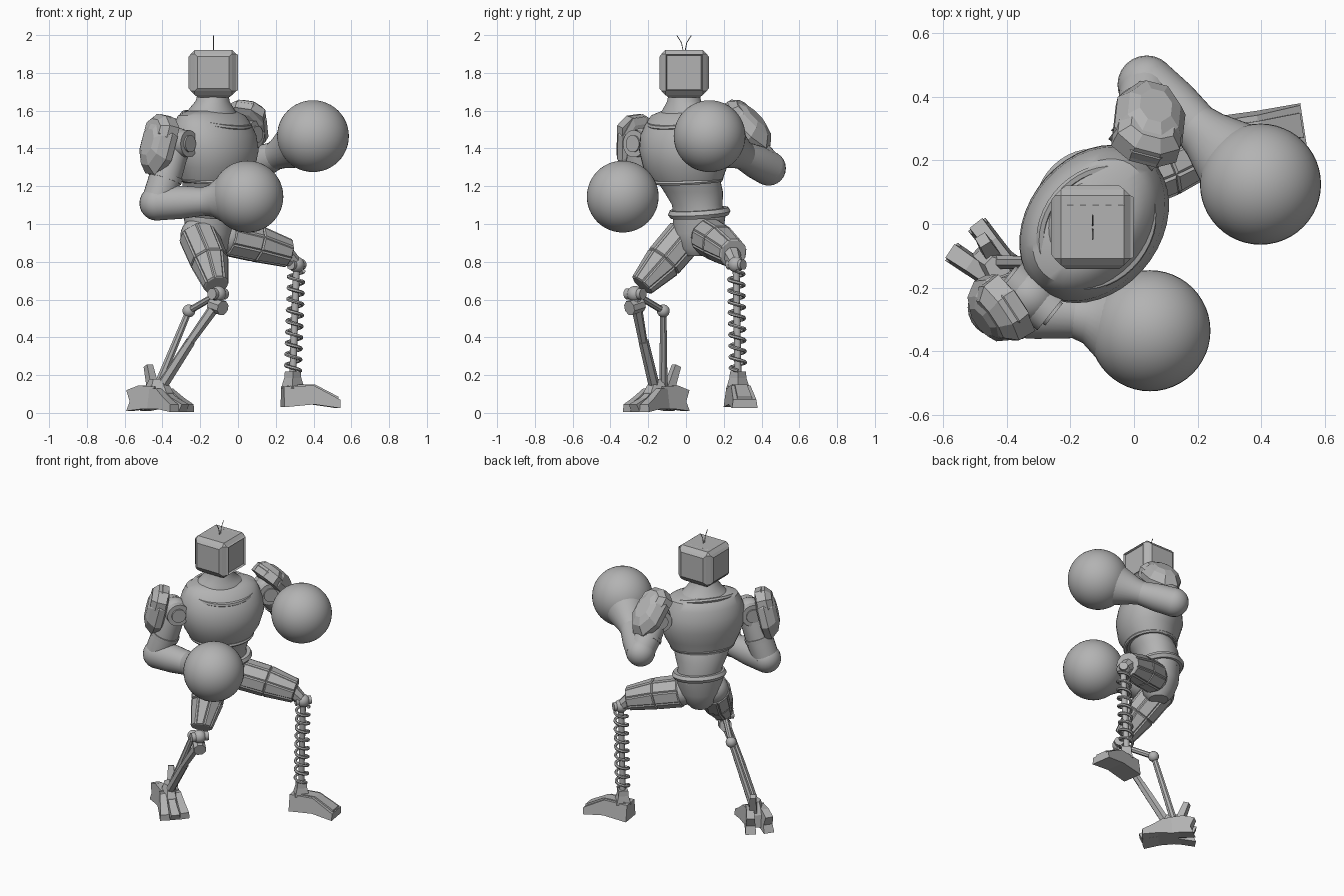
import bpy, bmesh, math
from mathutils import Vector as V, Matrix

cube = bpy.data.objects.get("Cube")
if cube:
    bpy.data.objects.remove(cube, do_unlink=True)

grey = bpy.data.materials.new("plain_grey")
grey.use_nodes = True
colour = (0.45, 0.45, 0.45, 1)
grey.diffuse_color = colour
grey.node_tree.nodes["Principled BSDF"].inputs["Base Color"].default_value = colour

UP = V((0, 0, 1))
LEFT = V((0.62, 0.78, 0))      # the body is turned: its own left
FRONT = V((0.78, -0.62, 0))    # and its own front


def add_mesh(name, mesh, smooth):
    mesh.materials.clear()
    mesh.materials.append(grey)
    if smooth:
        mesh.shade_smooth()
        mesh.set_sharp_from_angle(angle=math.radians(38))
    ob = bpy.data.objects.new(name, mesh)
    bpy.context.collection.objects.link(ob)
    return ob


def finish(name, bm, smooth=False):
    bmesh.ops.recalc_face_normals(bm, faces=bm.faces[:])
    mesh = bpy.data.meshes.new(name)
    bm.to_mesh(mesh)
    bm.free()
    return add_mesh(name, mesh, smooth)


def loft(name, secs, sides=32, u=None, axis=None, smooth=True, panel=0):
    """Skin over elliptical sections (centre, half width, half depth)."""
    secs = [(V(c), a, b) for c, a, b in secs]
    axis = V(axis or secs[-1][0] - secs[0][0]).normalized()
    u = V(u) if u else (axis.cross(UP) if abs(axis.z) < 0.99 else V((1, 0, 0)))
    u = (u - axis * u.dot(axis)).normalized()
    v = axis.cross(u)
    bm = bmesh.new()
    rings = []
    for c, a, b in secs:
        ring = []
        for i in range(sides):
            t = 2 * math.pi * (i + 0.5) / sides
            ring.append(bm.verts.new(c + u * a * math.cos(t) + v * b * math.sin(t)))
        rings.append(ring)
    skin = []
    for r, s in zip(rings, rings[1:]):
        for i in range(sides):
            j = (i + 1) % sides
            skin.append(bm.faces.new((r[i], r[j], s[j], s[i])))
    bm.faces.new(rings[0])
    bm.faces.new(rings[-1])
    if panel:
        bmesh.ops.recalc_face_normals(bm, faces=bm.faces[:])
        bmesh.ops.inset_individual(bm, faces=skin, thickness=0.009, depth=panel)
    return finish(name, bm, smooth)


def rod(name, a, b, r1, r2=None, sides=12, smooth=True):
    r2 = r2 or r1
    return loft(name, [(a, r1, r1), (b, r2, r2)], sides, smooth=smooth)


def ball(name, c, r, seg=24):
    bm = bmesh.new()
    bmesh.ops.create_uvsphere(bm, u_segments=seg, v_segments=seg // 2, radius=r,
                              matrix=Matrix.Translation(c))
    return finish(name, bm, True)


def tube(name, pts, r, closed=False):
    cu = bpy.data.curves.new(name, "CURVE")
    cu.dimensions = "3D"
    cu.bevel_depth, cu.bevel_resolution, cu.use_fill_caps = r, 1, True
    sp = cu.splines.new("POLY")
    sp.points.add(len(pts) - 1)
    for p, q in zip(sp.points, pts):
        p.co = (*q, 1)
    sp.use_cyclic_u = closed
    ob = bpy.data.objects.new(name + "_path", cu)
    bpy.context.collection.objects.link(ob)
    mesh = bpy.data.meshes.new_from_object(ob.evaluated_get(bpy.context.evaluated_depsgraph_get()))
    bpy.data.objects.remove(ob, do_unlink=True)
    return add_mesh(name, mesh, True)


def loop(c, a, b, dip=0.0, n=40):
    """Closed ellipse round the body, lowered towards the front."""
    ts = [2 * math.pi * i / n for i in range(n)]
    return [V(c) + LEFT * a * math.cos(t) + FRONT * b * math.sin(t)
            - UP * dip * math.sin(t) for t in ts]


def body(name, secs):
    return loft(name, secs, 40, u=LEFT, axis=UP)


# Torso
body("chest", [((-.13, .01, 1.215), .17, .135), ((-.13, .005, 1.225), .2, .16), ((-.12, -.005, 1.3), .24, .19),
               ((-.125, 0, 1.39), .27, .21), ((-.13, 0, 1.47), .265, .2),
               ((-.135, .005, 1.53), .245, .175), ((-.14, .01, 1.575), .22, .145), ((-.14, .01, 1.597), .16, .11)])
body("neck", [((-.14, .01, 1.55), .19, .14), ((-.14, 0, 1.61), .125, .115),
              ((-.135, -.01, 1.65), .09, .09), ((-.13, -.01, 1.7), .08, .08)])
body("waist", [((-.15, .07, 1.03), .145, .125), ((-.15, .06, 1.1), .14, .124),
               ((-.145, .04, 1.17), .165, .14), ((-.13, .01, 1.24), .185, .145)])
body("pelvis", [((-.15, .06, .83), .06, .06), ((-.15, .06, .87), .1, .095),
                ((-.155, .065, .95), .138, .118), ((-.15, .07, 1.06), .15, .128)])
tube("belt", loop((-.15, .07, 1.06), .15, .13, .015), .024, True)
tube("collar", loop((-.117, -.01, 1.55), .2, .16, .042), .014, True)
tube("chest_hem", loop((-.13, .005, 1.23), .195, .158, .015), .012, True)

# Head: bevelled box, sunk screen on one side and raised panels on the others
bm = bmesh.new()
bmesh.ops.create_cube(bm, size=0.238, matrix=Matrix.Translation((-.13, -.01, 1.802)))
bmesh.ops.bevel(bm, geom=bm.edges[:], offset=.02, segments=1, affect="EDGES")
for f in [f for f in bm.faces if f.calc_area() > .02]:
    if f.normal.x > .9:
        bmesh.ops.inset_individual(bm, faces=[f], thickness=.006, depth=.01)
        bmesh.ops.inset_individual(bm, faces=[f], thickness=.006, depth=-.014)
    elif f.normal.z < .9:
        bmesh.ops.inset_individual(bm, faces=[f], thickness=.022, depth=.012)
finish("head", bm)
for s in (-1, 1):
    tube("antenna", [V((-.13, -.01 + s * y, z)) for y, z in ((.004, 1.91), (.014, 1.96), (.038, 1.998))], .0025)
for i in range(5):
    rod("head_vent", (-.21 + .04 * i, .06, 1.918), (-.19 + .04 * i, .06, 1.918), .004, sides=6)


# Arms
def arm(side, shoulder, elbow, wrist, fist, pad, normal, length):
    shoulder, elbow, wrist, fist = map(V, (shoulder, elbow, wrist, fist))
    ball(side + "_shoulder", shoulder, .085)
    for s in (-1, 1):
        for r, d in ((.072, .085), (.045, .095)):
            rod(side + "_shoulder_cap", shoulder, shoulder + FRONT * d * s, r, sides=24)
    mid = shoulder.lerp(elbow, .6)
    loft(side + "_upper_arm", [(shoulder, .075, .075), (mid, .086, .086), (elbow, .084, .084)], 24)
    rod(side + "_arm_band", shoulder.lerp(elbow, .52), shoulder.lerp(elbow, .6), .091, sides=24)
    ball(side + "_elbow", elbow, .092)
    aim = (fist - wrist).normalized()
    loft(side + "_forearm", [(elbow, .092, .092), (elbow.lerp(wrist, .5), .088, .088),
                             (wrist, .074, .074)], 24)
    loft(side + "_cuff", [(wrist - aim * .02, .074, .074), (wrist + aim * .03, .085, .085),
                          (fist - aim * .14, .125, .125)], 32)
    ball(side + "_boxing_glove", fist, .19, 48)
    # Faceted shoulder shield in two overlapping plates
    n, long = V(normal).normalized(), V(length).normalized()
    c = V(pad)
    loft(side + "_shoulder_shield", [(c - n * .05, .13, .09), (c - n * .04, .17, .115), (c, .175, .12),
                                     (c + n * .05, .13, .09), (c + n * .07, .075, .055)],
         8, u=long, axis=n, smooth=False)
    c2 = c - long * .08
    loft(side + "_shield_cap", [(c2 - n * .04, .085, .115), (c2 + n * .02, .085, .11),
                                (c2 + n * .055, .05, .075)], 8, u=long, axis=n, smooth=False)


arm("right", (-.325, -.225, 1.425), (-.43, -.262, 1.11), (-.17, -.285, 1.12), (.05, -.335, 1.145),
    (-.425, -.27, 1.42), (-.72, -.5, .2), (-.22, 0, -1))
arm("left", (.03, .27, 1.475), (.04, .437, 1.295), (.205, .298, 1.365), (.397, .125, 1.465),
    (.05, .325, 1.525), (.25, .62, .62), (.08, .7, -.72))


# Thighs: faceted plating with raised panels
def thigh(side, a, b, c, r, end):
    a, b, c = V(a), V(b), V(c)
    loft(side + "_thigh", [(a, r, r), (b, r * .97, r * .97), (c, end, end)],
         8, smooth=False, panel=.008)
    ball(side + "_hip", a, r * .95)


thigh("right", (-.21, 0, .94), (-.15, -.12, .8), (-.115, -.235, .675), .1, .062)
thigh("left", (-.05, .12, .93), (.1, .18, .895), (.265, .25, .845), .098, .072)

# Left lower leg: coil spring round a rod
knee, ankle = V((.31, .265, .785)), V((.29, .275, .2))
ball("left_knee", knee, .042)
rod("left_knee_pin", knee - LEFT * .05, knee + LEFT * .05, .028, sides=12)
rod("left_knee_link", (.25, .24, .84), knee, .05, .035, 8, False)
rod("spring_core", knee, ankle, .019)
turns, steps = 9, 16
coil = []
for i in range(turns * steps + 1):
    t = 2 * math.pi * i / steps
    coil.append(knee.lerp(ankle, .06 + .9 * i / (turns * steps))
                + V((.04 * math.cos(t), .04 * math.sin(t), 0)))
tube("spring_coil", coil, .0095)


# Feet: wedges from a side profile, narrower towards the top
def wedge(name, outline, origin, aim, half, taper):
    aim = V(aim).normalized()
    side = UP.cross(aim)
    bm = bmesh.new()
    rows = [[bm.verts.new(V(origin) + aim * d + UP * z + side * s * (half - taper * z))
             for d, z in outline] for s in (-1, 1)]
    bm.faces.new(rows[0])
    bm.faces.new(rows[1])
    for i in range(len(outline)):
        j = (i + 1) % len(outline)
        bm.faces.new((rows[0][i], rows[0][j], rows[1][j], rows[1][i]))
    return finish(name, bm)


wedge("left_foot", [(-.06, .03), (-.06, .14), (.1, .145), (.24, .07), (.24, .025), (.1, .045)],
      (.295, .275, 0), (.98, .15, 0), .072, .14)
wedge("left_foot_ridge", [(-.05, .13), (-.03, .15), (.11, .15), (.235, .085), (.235, .06)],
      (.295, .275, 0), (.98, .15, 0), .045, .08)
loft("left_ankle", [((.29, .275, .13), .065, .06), ((.29, .275, .185), .045, .045),
                    ((.29, .275, .22), .042, .042)], 4, u=(1, 1, 0), smooth=False)

# Right lower leg: twin struts with an open hock joint
kn, hock, heel = V((-.105, -.27, .63)), V((-.26, -.12, .54)), V((-.43, -.12, .13))
ball("right_knee", kn, .042)
rod("right_knee_pin", kn - LEFT * .055, kn + LEFT * .055, .03)
rod("right_knee_block", (-.135, -.24, .575), (-.08, -.3, .555), .04, sides=8, smooth=False)
rod("knee_post", kn, (-.105, -.265, .56), .028, sides=8, smooth=False)
rod("knee_link", kn, hock, .018, sides=8)
ball("hock_joint", hock, .034)
rod("rear_strut", hock, heel, .018, .024, 8)
rod("shin_strut", (-.11, -.265, .58), (-.28, -.22, .34), .03, .022, 6, False)
rod("shin_strut_lower", (-.25, -.225, .38), (-.41, -.165, .13), .027, .03, 6, False)

# Right foot: long narrow hub with toes in front and split heel behind
hub, along, across = V((-.425, -.145, 0)), V((.73, -.68, 0)), V((.68, .73, 0))
loft("right_foot_hub", [(hub + UP * .03, .11, .065), (hub + UP * .11, .1, .055),
                        (hub + UP * .18, .05, .035)], 6, u=along, smooth=False)
for s in (-1, 0, 1):
    wedge("toe", [(-.05, .02), (-.03, .13), (.05, .13), (.12, .08), (.2 - .02 * abs(s), .045),
                  (.18, .005), (.08, .02)], hub + across * .042 * s, along + across * .12 * s, .032, .1)
for s in (-1, 1):
    wedge("heel", [(-.03, .02), (-.02, .14), (.08, .145), (.155, .12), (.13, .06), (.15, .01), (.06, .02)],
          hub + across * .035 * s, -along + across * .16 * s, .035, .08)
rod("heel_spur", (-.45, -.09, .13), (-.475, -.05, .25), .034, .026, 4, False)
